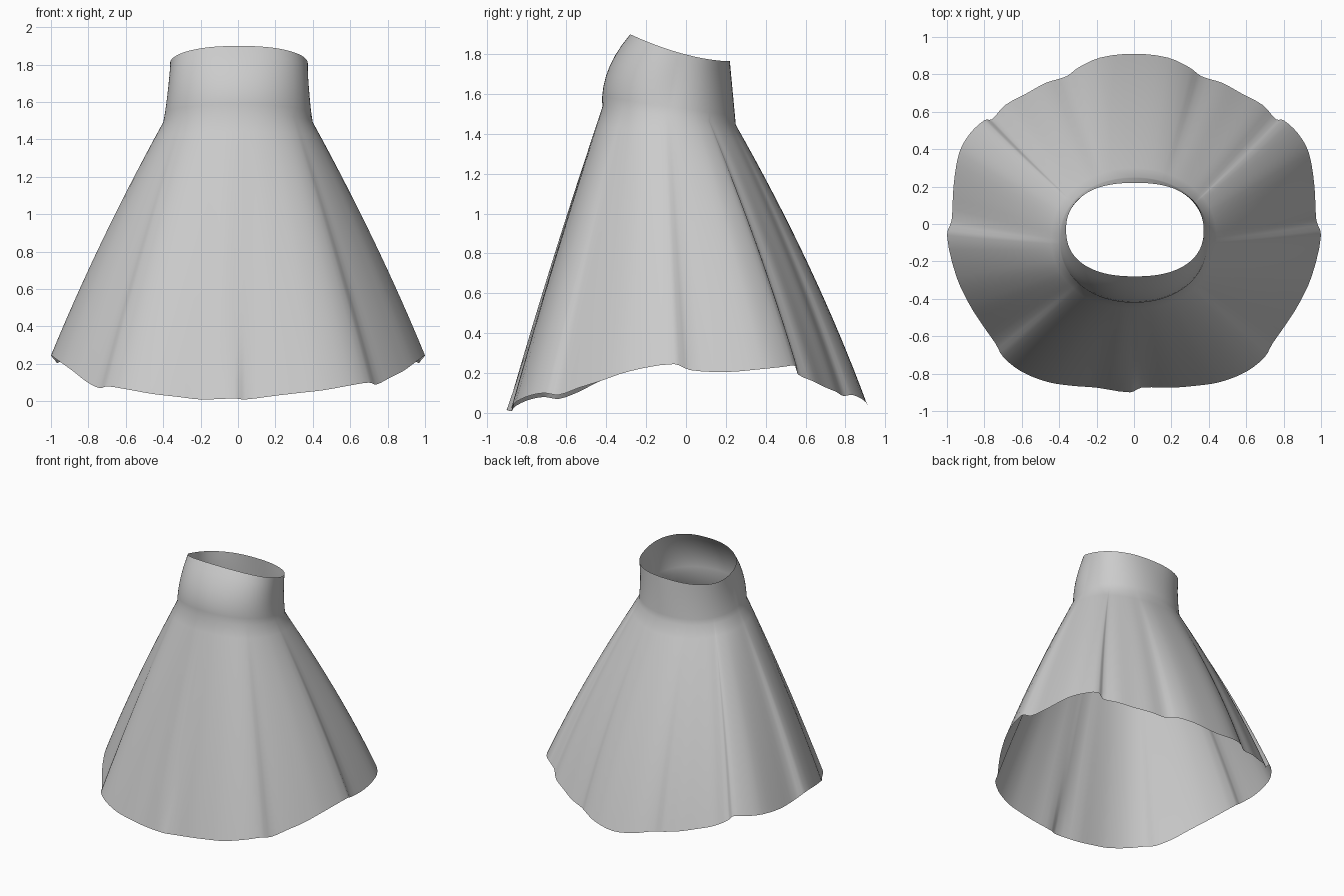
import bpy
import bmesh
import math
from mathutils import Vector

cube = bpy.data.objects.get("Cube")
if cube:
    bpy.data.objects.remove(cube, do_unlink=True)

# One flat cloth colour
cloth = bpy.data.materials.new("grey_cloth")
cloth.use_nodes = True
grey = (0.6, 0.6, 0.6, 1)
cloth.diffuse_color = grey
cloth.node_tree.nodes["Principled BSDF"].inputs["Base Color"].default_value = grey

# Half of the hem, from the front centre round the left side to the back
HALF_HEM = [
    (.04, -.875, .01), (.2, -.875, .03), (.33, -.865, .045), (.46, -.845, .06),
    (.6, -.79, .085), (.7, -.71, .1), (.74, -.64, .09), (.81, -.54, .125),
    (.88, -.43, .16), (.95, -.28, .21), (1, -.06, .245), (.975, .02, .215),
    (.965, .2, .205), (.935, .38, .22), (.88, .48, .23), (.8, .555, .235),
    (.76, .56, .195), (.69, .635, .16), (.58, .695, .13), (.47, .755, .105),
    (.36, .79, .085), (.3, .835, .09), (.18, .89, .065),
]


def full_hem():
    left = [Vector(p) for p in HALF_HEM]
    right = [Vector((-p.x, p.y, p.z - (.02 if p.y < -.5 else 0))) for p in left]
    right[0] = Vector((-.02, -.9, .015))
    return left + [Vector((0, .91, .04))] + right[::-1]


def smooth_loop(points, steps):
    """Closed curve through the points."""
    out = []
    n = len(points)
    for i in range(n):
        a, b, c, d = (points[(i + k) % n] for k in (-1, 0, 1, 2))
        # Limit the tangents so that short spans do not overshoot
        span = (c - b).length
        m = (c - a).normalized() * span
        q = (d - b).normalized() * span
        for s in range(steps):
            t = s / steps
            out.append(b * (2*t**3 - 3*t**2 + 1) + m * (t**3 - 2*t**2 + t)
                       + c * (3*t**2 - 2*t**3) + q * (t**3 - t**2))
    return out


def oval(angle, centre, rx, ry, power):
    c, s = math.cos(angle), math.sin(angle)
    return (centre[0] + rx * math.copysign(abs(c) ** power, c),
            centre[1] + ry * math.copysign(abs(s) ** power, s))


def waist_point(angle):
    x, y = oval(angle, (0, -.085), .4, .335, .94)
    return Vector((x, y, 1.49 - .045 * math.sin(angle)))


def rim_point(angle):
    x, y = oval(angle, (.005, -.03), .368, .25, .85)
    v = (y + .28) / .5
    return Vector((x, y, 1.765 + .135 * max(0, 1 - v) ** 1.7))


def skirt_point(hem, angle, t):
    # The cloth swells outwards at the sides and back, with folds growing downwards
    p = waist_point(angle).lerp(hem, t)
    out = Vector((math.cos(angle), math.sin(angle), 0))
    swell = .09 + .05 * math.sin(angle)
    p += out * swell * t * (1 - t)
    # Small pleat at the bottom of the front
    if hem.y < -.8 and abs(hem.x) < .06:
        p.y -= (hem.y + .88) * t * (1 - t ** 5)
    return p


def band_point(angle, t):
    # The waistband rounds inwards at the front and pinches at the sides
    p = waist_point(angle).lerp(rim_point(angle), t)
    front = max(0, -math.sin(angle))
    swell = .17 * front - .035 * abs(math.cos(angle))
    p += Vector((math.cos(angle), math.sin(angle), 0)) * swell * t * (1 - t)
    return p


def sheet(name, rows):
    """Closed band of quads through a stack of loops."""
    bm = bmesh.new()
    loops = [[bm.verts.new(p) for p in row] for row in rows]
    n = len(loops[0])
    for low, high in zip(loops, loops[1:]):
        for i in range(n):
            j = (i + 1) % n
            bm.faces.new((low[i], low[j], high[j], high[i]))
    mesh = bpy.data.meshes.new(name)
    bm.to_mesh(mesh)
    bm.free()
    mesh.materials.append(cloth)
    mesh.polygons.foreach_set("use_smooth", [True] * len(mesh.polygons))
    obj = bpy.data.objects.new(name, mesh)
    bpy.context.collection.objects.link(obj)
    return obj


hem_loop = smooth_loop(full_hem(), 3)
angles = [math.atan2(p.y, p.x) for p in hem_loop]

# Flared skirt and waistband in one continuous sheet
SKIRT_ROWS, BAND_ROWS = 16, 7
rows = [[skirt_point(h, a, 1 - r / SKIRT_ROWS) for h, a in zip(hem_loop, angles)]
        for r in range(SKIRT_ROWS)]
rows += [[band_point(a, r / BAND_ROWS) for a in angles] for r in range(BAND_ROWS + 1)]
sheet("skirt", rows)
